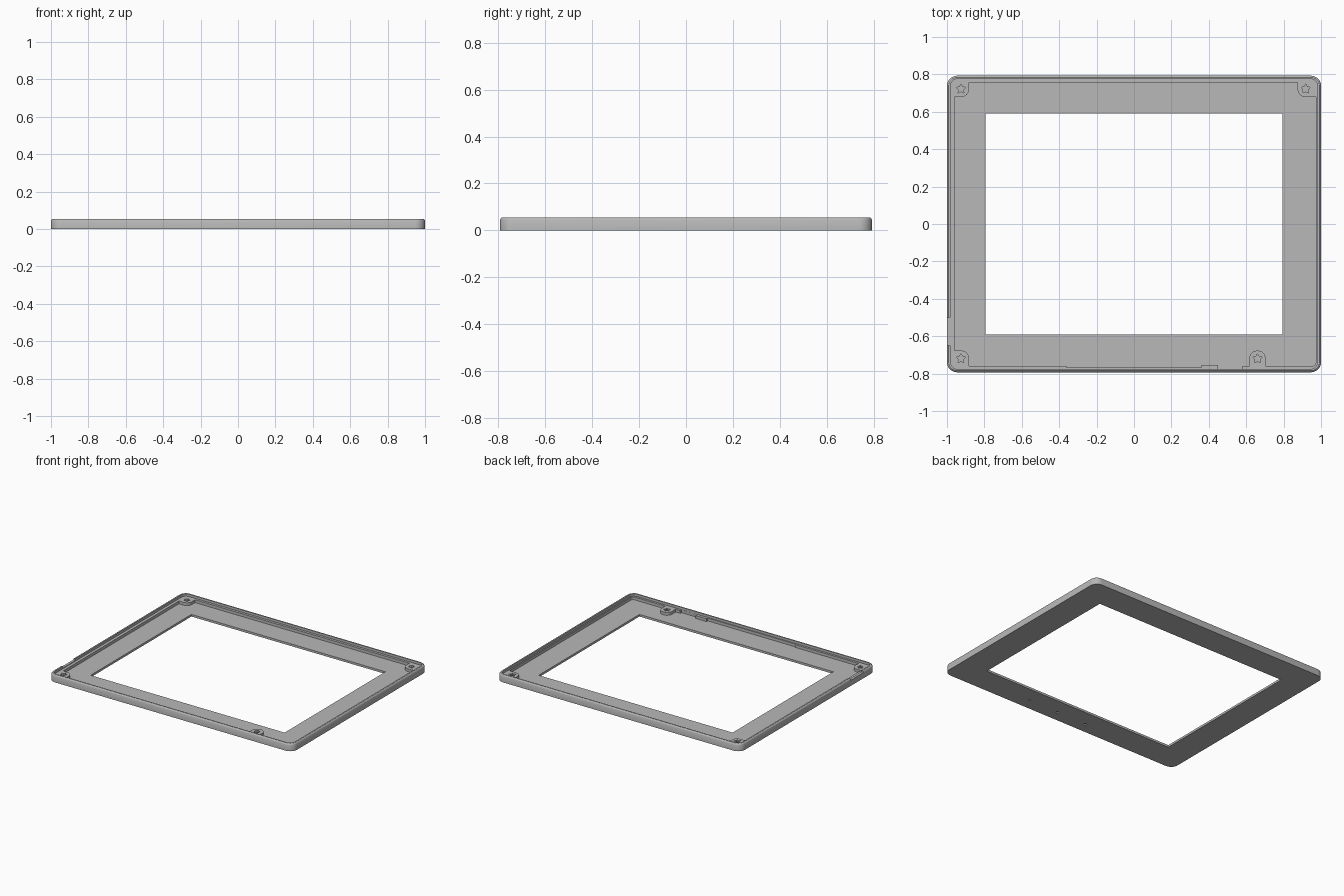
import bpy, bmesh
from math import sin, cos, pi

if "Cube" in bpy.data.objects:
    bpy.data.objects.remove(bpy.data.objects["Cube"])

HALF_X, HALF_Y, HEIGHT = 1.0, 0.793, 0.055
FLOOR, LEDGE = 0.016, 0.037
CORNER = 0.055

grey = bpy.data.materials.new("plain grey")
grey.use_nodes = True
grey.diffuse_color = (0.48, 0.48, 0.48, 1)
grey.node_tree.nodes["Principled BSDF"].inputs["Base Color"].default_value = grey.diffuse_color


def rounded_rect(x0, x1, y0, y1, r, steps=8):
    """Counter-clockwise outline; r = 0 gives square corners."""
    if r == 0:
        return [(x0, y0), (x1, y0), (x1, y1), (x0, y1)]
    centres = [(x1 - r, y1 - r), (x0 + r, y1 - r), (x0 + r, y0 + r), (x1 - r, y0 + r)]
    return [(cx + r * cos((q + i / steps) * pi / 2), cy + r * sin((q + i / steps) * pi / 2))
            for q, (cx, cy) in enumerate(centres) for i in range(steps + 1)]


def star(cx, cy, outer, inner):
    return [(cx + r * cos(pi / 2 + i * pi / 5), cy + r * sin(pi / 2 + i * pi / 5))
            for i in range(10) for r in [inner if i % 2 else outer]]


def loft(name, layers):
    """Solid through a stack of (outline, z) layers."""
    bm = bmesh.new()
    rings = [[bm.verts.new((x, y, z)) for x, y in outline] for outline, z in layers]
    bm.faces.new(rings[0][::-1])
    bm.faces.new(rings[-1])
    n = len(rings[0])
    for low, high in zip(rings, rings[1:]):
        for i in range(n):
            j = (i + 1) % n
            bm.faces.new((low[i], low[j], high[j], high[i]))
    bmesh.ops.recalc_face_normals(bm, faces=bm.faces)
    mesh = bpy.data.meshes.new(name)
    bm.to_mesh(mesh)
    bm.free()
    mesh.materials.append(grey)
    obj = bpy.data.objects.new(name, mesh)
    bpy.context.collection.objects.link(obj)
    return obj


def prism(name, outline, z0, z1):
    return loft(name, [(outline, z0), (outline, z1)])


def combine(target, cutters, operation="DIFFERENCE"):
    """Apply each boolean, then remove the helper solid."""
    for cutter in cutters:
        cutter.hide_render = True
        mod = target.modifiers.new("bool", "BOOLEAN")
        mod.operation, mod.solver, mod.object = operation, "EXACT", cutter
        bpy.context.view_layer.update()
        deps = bpy.context.evaluated_depsgraph_get()
        mesh = bpy.data.meshes.new_from_object(target.evaluated_get(deps))
        target.modifiers.clear()
        target.data = mesh
        bpy.data.objects.remove(cutter)


# Outer shell with a softened rim
def shell_outline(inset):
    return rounded_rect(-HALF_X + inset, HALF_X - inset,
                        -HALF_Y + inset, HALF_Y - inset, CORNER - inset)


frame = loft("bezel_frame", [(shell_outline(0), 0), (shell_outline(0), 0.045),
                             (shell_outline(0.003), 0.051), (shell_outline(0.009), HEIGHT)])

# Inner tray, leaving the ledge, screw bosses and a small block on the front wall
tray = prism("tray_cutter", rounded_rect(-0.96, 0.972, -0.76, 0.757, 0.02), FLOOR, 0.1)
combine(tray, [
    prism("front_recess", rounded_rect(-0.36, 0.36, -0.768, -0.7, 0), FLOOR, 0.1),
    prism("front_gap", rounded_rect(0.45, 0.58, -0.774, -0.7, 0), FLOOR, 0.1),
], "UNION")
BOSSES = [(-0.925, 0.722), (0.918, 0.722), (-0.925, -0.72), (0.66, -0.72)]
solids = [prism("front_block", rounded_rect(0.36, 0.45, -0.9, -0.754, 0), 0, LEDGE + 0.1)]
for x, y in BOSSES:
    r = 0.043
    x0 = -1.1 if x < -0.8 else x - r
    x1 = 1.1 if x > 0.8 else x + r
    y0, y1 = (y - r, 0.9) if y > 0 else (-0.9, y + r)
    solids.append(prism("boss", rounded_rect(x0, x1, y0, y1, r - 0.002), 0, LEDGE + 0.1))
combine(tray, solids)

# Ledge seat, tray, window, star sockets, side notch and underside dimples
lip = prism("lip_cutter", rounded_rect(-0.981, 0.981, -0.775, 0.775, 0.036), LEDGE, 0.1)
window = prism("window_cutter", rounded_rect(-0.795, 0.795, -0.59, 0.59, 0), -0.1, 0.2)
notch = prism("notch_cutter", rounded_rect(-1.1, -0.97, -0.65, -0.5, 0), 0.042, 0.1)
sockets = [prism("socket", star(x, y, 0.026, 0.014), 0.012, 0.1) for x, y in BOSSES]
dimples = [prism("dimple", rounded_rect(x - 0.01, x + 0.01, -0.72, -0.7, 0.0099, 3), -0.1, 0.008)
           for x in (-0.17, 0.075, 0.32)]
combine(frame, [lip, tray, window, notch] + sockets + dimples)

# Smooth rounded corners, crisp edges
bpy.ops.object.select_all(action="DESELECT")
frame.select_set(True)
bpy.context.view_layer.objects.active = frame
bpy.ops.object.shade_smooth_by_angle(angle=pi / 6)
